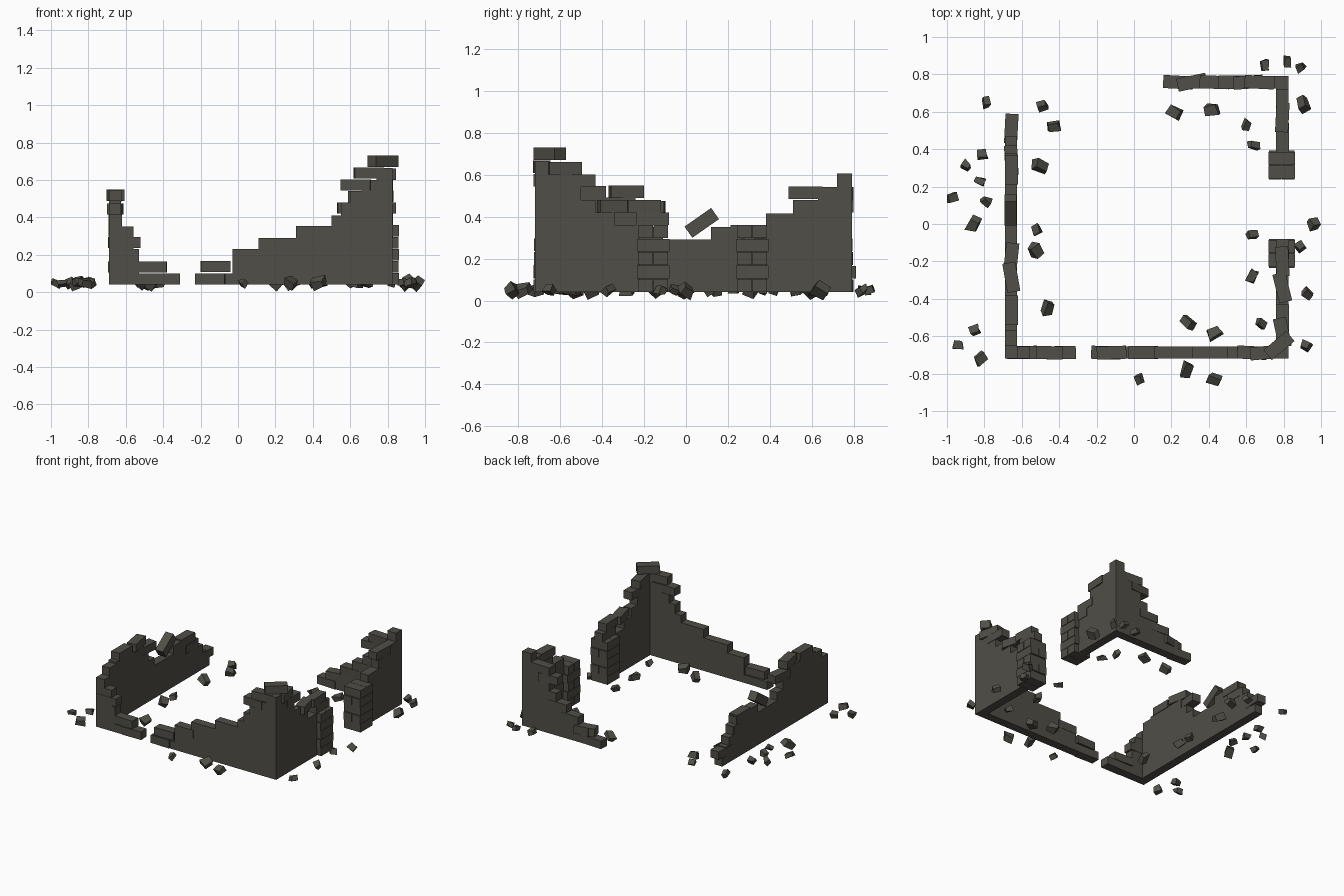
import bpy, bmesh, random
from math import radians
from mathutils import Matrix, Vector, Euler

if "Cube" in bpy.data.objects:
    bpy.data.objects.remove(bpy.data.objects["Cube"])

random.seed(4)
BASE, T, BH = 0.04, 0.065, 0.06      # wall foot height, wall thickness, course height

stone = bpy.data.materials.new("dark_stone")
stone.diffuse_color = (0.08, 0.077, 0.063, 1)
stone.use_nodes = True
stone.node_tree.nodes["Principled BSDF"].inputs["Base Color"].default_value = stone.diffuse_color


def finish(name, bm):
    bmesh.ops.recalc_face_normals(bm, faces=bm.faces)
    me = bpy.data.meshes.new(name)
    bm.to_mesh(me)
    bm.free()
    me.materials.append(stone)
    ob = bpy.data.objects.new(name, me)
    bpy.context.collection.objects.link(ob)
    return ob


def add_box(bm, centre, size, rot=(0, 0, 0)):
    m = (Matrix.Translation(centre) @ Euler([radians(a) for a in rot]).to_matrix().to_4x4()
         @ Matrix.Diagonal((*size, 1)))
    return bmesh.ops.create_cube(bm, size=1, matrix=m)["verts"]


def wall(name, axis, side, start, steps):
    """Stepped slab along an axis; steps = (end position, top height)."""
    prof, a = [(start, BASE)], start
    for b, h in steps:
        prof += [(a, h), (b, h)]
        a = b
    prof.append((a, BASE))
    bm = bmesh.new()
    vs = [bm.verts.new((p, side, z) if axis == "x" else (side, p, z)) for p, z in prof]
    f = bm.faces.new(vs)
    ext = bmesh.ops.extrude_face_region(bm, geom=[f])["geom"]
    d = Vector((0, T, 0)) if axis == "x" else Vector((T, 0, 0))
    bmesh.ops.translate(bm, vec=d, verts=[v for v in ext if isinstance(v, bmesh.types.BMVert)])
    finish(name, bm)


def bricks(name, axis, side, items):
    """Loose bricks on a wall: (position along wall, bottom z, turn in degrees)."""
    bm = bmesh.new()
    for p, z, turn in items:
        c = (p, side, z + BH / 2) if axis == "x" else (side, p, z + BH / 2)
        add_box(bm, c, (0.158, 0.07, BH), (0, 0, turn + (90 if axis == "y" else 0)))
    finish(name, bm)


# Walls with broken, stepped tops
wall("front_wall_left", "x", -0.72, -0.69,
     [(-0.62, 0.415), (-0.56, 0.35), (-0.53, 0.23), (-0.46, 0.10)])
wall("front_wall_right", "x", -0.72, -0.07,
     [(-0.03, 0.10), (0.11, 0.17), (0.31, 0.29), (0.50, 0.355), (0.55, 0.41),
      (0.60, 0.48), (0.66, 0.54), (0.74, 0.60), (0.825, 0.665)])
wall("left_wall", "y", -0.69, -0.72,
     [(-0.65, 0.415), (-0.57, 0.475), (-0.24, 0.49), (-0.18, 0.415), (-0.11, 0.35), (0.12, 0.29),
      (0.38, 0.35), (0.42, 0.29), (0.47, 0.23), (0.51, 0.17), (0.55, 0.10)])
wall("right_wall_front", "y", 0.76, -0.72,
     [(-0.59, 0.66), (-0.55, 0.60), (-0.50, 0.54), (-0.43, 0.48), (-0.34, 0.42), (-0.22, 0.36)])
wall("right_wall_back", "y", 0.76, 0.38,
     [(0.43, 0.355), (0.51, 0.415), (0.63, 0.48), (0.72, 0.54), (0.79, 0.605)])
wall("back_wall", "x", 0.725, 0.27,
     [(0.36, 0.165), (0.46, 0.23), (0.54, 0.29), (0.60, 0.36), (0.68, 0.48),
      (0.75, 0.54), (0.825, 0.605)])

# Loose bricks along the wall tops
bricks("front_wall_bricks", "x", -0.688,
       [(-0.39, 0.04, 1), (-0.46, 0.105, -2), (-0.15, 0.04, -2), (-0.12, 0.108, 2),
        (0.05, 0.17, 0), (-0.60, 0.235, 0), (0.63, 0.543, -3), (0.70, 0.607, 5)])
bricks("left_wall_bricks", "y", -0.656,
       [(-0.46, 0.485, 0), (-0.285, 0.488, 10), (-0.18, 0.415, -6), (0.29, 0.30, 0),
        (0.34, 0.235, 3), (0.51, 0.105, -3)])
bricks("right_wall_front_bricks", "y", 0.793,
       [(-0.58, 0.60, 12), (-0.51, 0.54, 0), (-0.34, 0.42, 14),
        (-0.20, 0.42, 3), (-0.16, 0.36, 0)])
bricks("right_wall_back_bricks", "y", 0.793,
       [(0.46, 0.355, 0), (0.57, 0.483, -3), (0.40, 0.295, 0)])
bricks("back_wall_bricks", "x", 0.758,
       [(0.235, 0.04, -3), (0.31, 0.105, 12), (0.43, 0.17, -2),
        (0.61, 0.42, 4), (0.67, 0.48, -3), (0.53, 0.235, 0)])

# Turned capstone on the tall corner and tipped brick on the left wall
bm = bmesh.new()
add_box(bm, (0.775, -0.65, 0.70), (0.158, 0.07, BH), (0, 0, 40))
finish("corner_capstone", bm)
bm = bmesh.new()
add_box(bm, (-0.66, 0.075, 0.37), (0.065, 0.155, 0.065), (35, 0, 0))
finish("tipped_brick", bm)

# Doorway piers: courses alternate in direction
for label, cy in (("front", -0.157), ("back", 0.315)):
    bm = bmesh.new()
    for i in range(5):
        z = BASE + 0.032 + i * 0.064
        for s in (-1, 1):
            if i % 2:
                add_box(bm, (0.79 + s * 0.035, cy, z), (0.068, 0.155, 0.06))
            else:
                add_box(bm, (0.79, cy + s * 0.036, z), (0.14, 0.07, 0.062))
    finish("door_pier_" + label, bm)

# Fallen rubble: irregular chunks, two sizes
big = [(-.86, 0), (-.82, -.72), (-.46, -.45), (.22, .60), (.42, .61), (.90, .64), (.96, 0),
       (.29, -.53), (.43, -.83), (-.43, .52), (-.50, .31), (-.53, -.14), (.63, -.28),
       (.43, -.58), (.28, -.78)]
small = [(-.79, .65), (-.49, .63), (-.90, .31), (-.81, .37), (-.82, .23), (-.97, .14),
         (-.79, .12), (-.52, -.03), (-.85, -.57), (-.94, -.65), (.70, .85), (.82, .87),
         (.89, .84), (.60, .53), (.64, .42), (.63, -.06), (.89, -.12), (.93, -.37),
         (.92, -.65), (.68, -.53), (.03, -.83)]
for label, spots, s in (("large", big, 0.06), ("small", small, 0.045)):
    bm = bmesh.new()
    for x, y in spots:
        rot = (random.uniform(-35, 35), random.uniform(-35, 35), random.uniform(0, 180))
        vs = add_box(bm, (x, y, 0.05), (s * 1.1, s * 0.85, s * 0.75), rot)
        for v in vs:
            v.co += Vector([random.uniform(-0.15, 0.15) * s for _ in range(3)])
            v.co.z = max(v.co.z, 0.0)
            v.co.x = max(-1, min(1, v.co.x))
    finish("rubble_" + label, bm)
